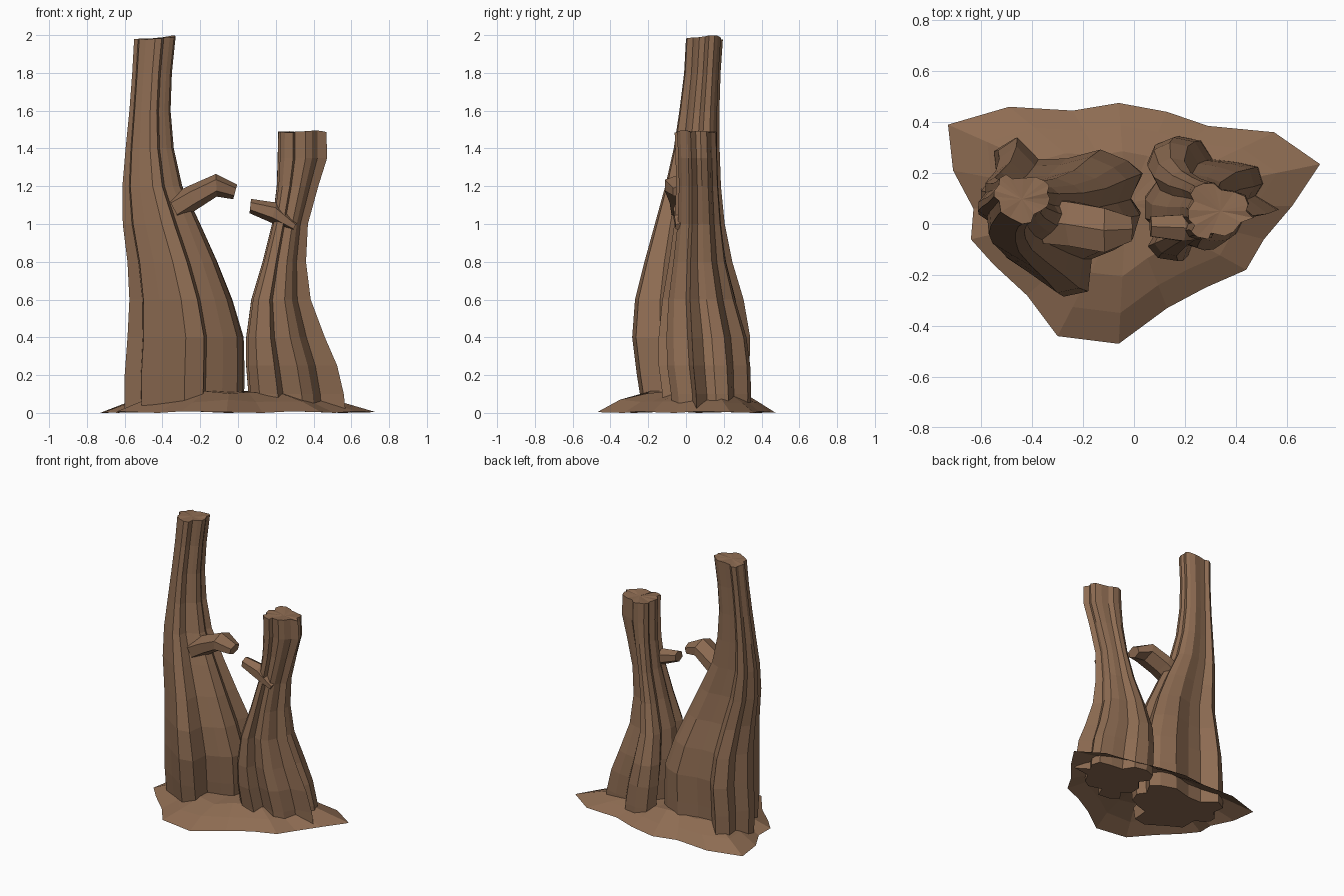
import bpy, bmesh, math, random
from mathutils import Vector

if "Cube" in bpy.data.objects:
    bpy.data.objects.remove(bpy.data.objects["Cube"])

random.seed(4)
bark = bpy.data.materials.new("bark")
bark.diffuse_color = (0.27, 0.15, 0.085, 1)
bark.use_nodes = True
bark.node_tree.nodes["Principled BSDF"].inputs["Base Color"].default_value = bark.diffuse_color


def make_object(name, bm):
    bmesh.ops.recalc_face_normals(bm, faces=bm.faces)
    me = bpy.data.meshes.new(name)
    bm.to_mesh(me)
    bm.free()
    me.materials.append(bark)
    ob = bpy.data.objects.new(name, me)
    bpy.context.collection.objects.link(ob)
    return ob


def bridge(bm, a, b):
    n = len(a)
    for i in range(n):
        bm.faces.new((a[i], a[(i + 1) % n], b[(i + 1) % n], b[i]))


def fit(pts, l, r, f, b):
    """Stretch an outline to the given bounds."""
    xs, ys = [p[0] for p in pts], [p[1] for p in pts]
    sx, sy = (r - l) / (max(xs) - min(xs)), (b - f) / (max(ys) - min(ys))
    return [(l + (x - min(xs)) * sx, f + (y - min(ys)) * sy) for x, y in pts]


def trunk(name, outline, levels, tilt):
    """Fluted trunk: one lobed outline lofted through (z, left, right, front, back)."""
    unit = fit(outline, -1, 1, -1, 1)
    bm = bmesh.new()
    rings = []
    top = levels[-1][0]
    for z, l, r, f, b in levels:
        t = 0.35 * z / top
        pts = []
        for x, y in unit:
            d = math.hypot(x, y)
            k = 1 - t + t * 0.95 / d
            pts.append((x * k, y * k))
        ring = []
        for x, y in fit(pts, l, r, f, b):
            dz = 0
            if z == top:   # uneven broken rim
                dz = tilt * (2 * (x - l) / (r - l) - 1) + random.uniform(-0.006, 0.006)
            ring.append(bm.verts.new((x, y, z + dz)))
        if rings:
            bridge(bm, rings[-1], ring)
        rings.append(ring)
    bm.faces.new(rings[0])
    _, l, r, f, b = levels[-1]
    c = bm.verts.new(((l + r) / 2, (f + b) / 2, top - 0.004))
    n = len(rings[-1])
    for i in range(n):
        bm.faces.new((rings[-1][i], rings[-1][(i + 1) % n], c))
    make_object(name, bm)


def branch(name, stations, sides=6):
    """Broken stub in the xz plane: stations of (x, y, z, lean, half height, half width)."""
    bm = bmesh.new()
    rings = []
    for x, y, z, lean, h, w in stations:
        a = math.radians(lean)
        up = Vector((-math.sin(a), 0, math.cos(a)))
        ring = []
        for i in range(sides):
            t = math.tau * (i + 0.5) / sides
            ring.append(bm.verts.new(Vector((x, y, z)) + up * h * math.sin(t)
                                     + Vector((0, 1, 0)) * w * math.cos(t)))
        if rings:
            bridge(bm, rings[-1], ring)
        rings.append(ring)
    bm.faces.new(rings[0])
    bm.faces.new(rings[-1])
    make_object(name, bm)


# Tall trunk
trunk("tall_trunk",
      [(-.28, -.27), (-.18, -.25), (-.17, -.12), (-.08, -.09), (0, -.05), (.03, .04), (-.01, .1),
       (.04, .2), (-.02, .25), (-.13, .29), (-.27, .25), (-.38, .25), (-.47, .34), (-.55, .29),
       (-.54, .2), (-.6, .13), (-.6, .06), (-.51, .01), (-.51, -.12), (-.41, -.18)],
      [(.01, -.6, .03, -.23, .33), (.2, -.6, .035, -.26, .335), (.4, -.585, .03, -.285, .34),
       (.6, -.575, -.03, -.27, .305), (.8, -.585, -.11, -.22, .245), (1, -.61, -.2, -.165, .205),
       (1.2, -.612, -.295, -.11, .185), (1.4, -.595, -.34, -.065, .178),
       (1.6, -.575, -.357, -.035, .177), (1.8, -.56, -.35, -.01, .183),
       (1.985, -.55, -.33, 0, .195)], 0.01)

# Short trunk
trunk("short_trunk",
      [(.2, -.15), (.23, -.07), (.33, -.1), (.39, -.06), (.43, .02), (.56, .04), (.47, .1),
       (.5, .15), (.48, .22), (.39, .24), (.3, .25), (.25, .33), (.16, .35), (.08, .32),
       (.05, .25), (.1, .18), (.04, .11), (.04, .03), (.1, -.02), (.05, -.09), (.1, -.14)],
      [(.01, .06, .57, -.12, .345), (.1, .055, .56, -.125, .345), (.25, .043, .525, -.145, .34),
       (.4, .043, .46, -.145, .32), (.6, .07, .385, -.125, .26), (.8, .13, .36, -.09, .21),
       (1, .18, .37, -.062, .185), (1.2, .205, .425, -.052, .17), (1.35, .21, .472, -.055, .165),
       (1.488, .212, .468, -.06, .16)], 0.004)

# Broken stubs on both trunks
branch("tall_trunk_branch", [(-.34, .01, 1.08, 28, .07, .1), (-.24, .0, 1.14, 28, .065, .1),
                             (-.115, -.025, 1.205, 2, .06, .1), (-.015, -.02, 1.17, -15, .04, .055)])
branch("short_trunk_branch", [(.3, -.02, .985, -28, .025, .04), (.19, -.015, 1.06, -15, .055, .06),
                              (.065, -.01, 1.095, -6, .038, .045)])

# Root mound: open skirt rising towards the trunks
rim = [(-.73, .39), (-.49, .46), (-.24, .445), (-.06, .475), (.13, .44), (.29, .385), (.55, .36),
       (.73, .235), (.62, .07), (.51, -.06), (.44, -.18), (.28, -.25), (.13, -.33), (-.06, -.47),
       (-.3, -.44), (-.42, -.28), (-.55, -.16), (-.64, -.06), (-.63, .06), (-.71, .21)]
bm = bmesh.new()
prev = None
for s, z in ((1, .008), (.78, .06), (.52, .11)):
    ring = [bm.verts.new((-.03 + (x + .03) * s, .08 + (y - .08) * s,
                          z + (random.uniform(-.008, .01) if s < 1 else 0.004 * (i % 3) - .008)))
            for i, (x, y) in enumerate(rim)]
    if prev:
        bridge(bm, prev, ring)
    prev = ring
c = bm.verts.new((-.03, .08, .115))
for i in range(len(prev)):
    bm.faces.new((prev[i], prev[(i + 1) % len(prev)], c))
make_object("root_mound", bm)
